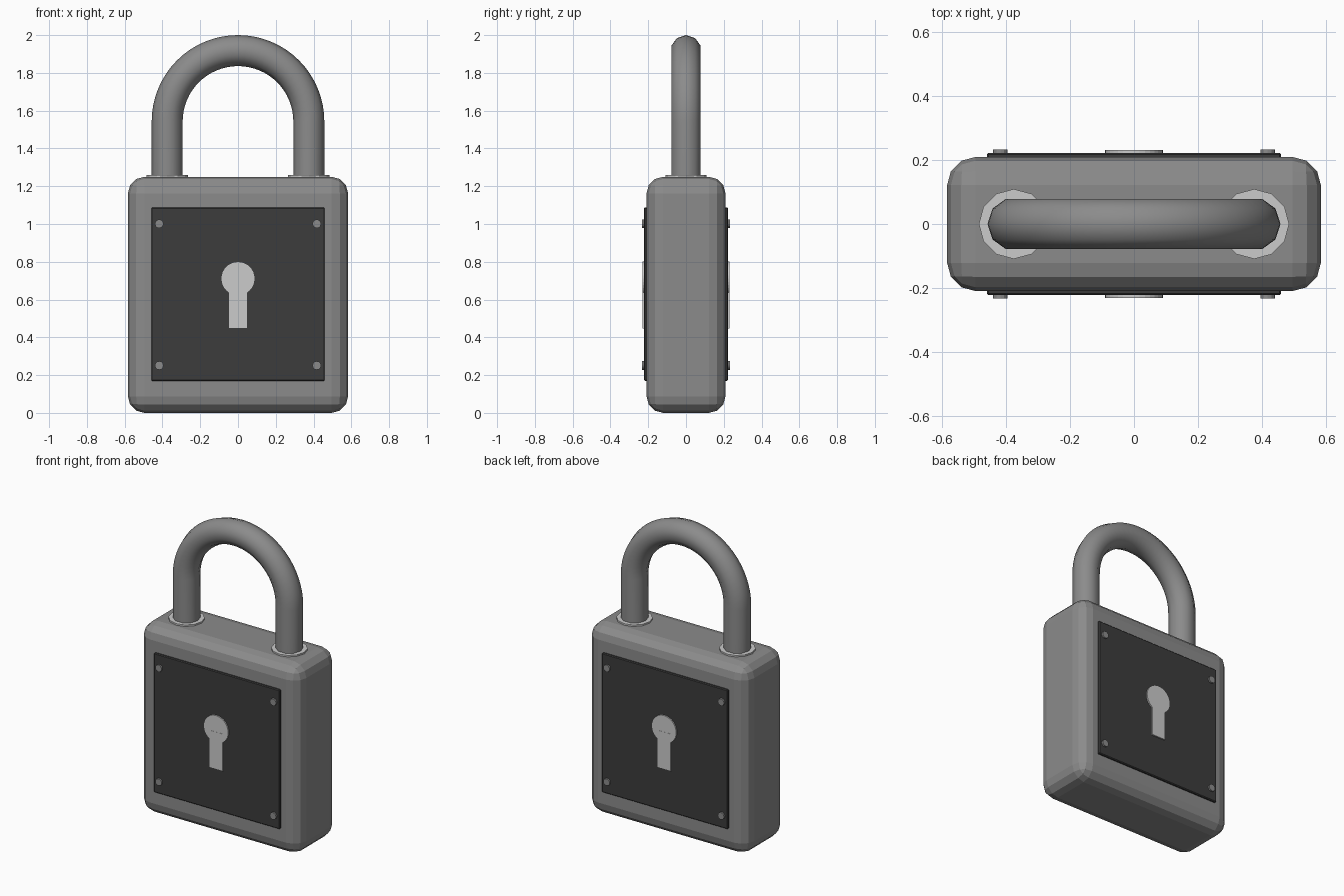
import bpy, math
from mathutils import Vector

if "Cube" in bpy.data.objects:
    bpy.data.objects.remove(bpy.data.objects["Cube"])


def material(name, g):
    m = bpy.data.materials.new(name)
    m.diffuse_color = (g, g, g, 1)
    m.use_nodes = True
    m.node_tree.nodes["Principled BSDF"].inputs["Base Color"].default_value = m.diffuse_color
    return m


dark = material("dark_metal", 0.045)
mid = material("mid_metal", 0.26)
light = material("light_metal", 0.7)


def finish(name, mat=mid, bevel=0, segments=1):
    o = bpy.context.object
    o.name = name
    bpy.ops.object.transform_apply(location=False, rotation=True, scale=True)
    o.data.materials.append(mat)
    if bevel:
        b = o.modifiers.new("Bevel", 'BEVEL')
        b.width, b.segments = bevel, segments
    return o


def box(name, loc, size, **kw):
    bpy.ops.mesh.primitive_cube_add(size=1, location=loc)
    bpy.context.object.scale = size
    return finish(name, **kw)


def cylinder(name, loc, r, depth, sides, rot=(0, 0, 0), **kw):
    bpy.ops.mesh.primitive_cylinder_add(vertices=sides, radius=r, depth=depth,
                                        location=loc, rotation=rot)
    return finish(name, **kw)


# Rounded lock body
box("body", (0, 0, 0.625), (1.166, 0.418, 1.25), bevel=0.088, segments=3)

# Cover plates, keyholes and rivets on both faces
facing = (math.pi / 2, 0, 0)
for side, s in (("front", -1), ("back", 1)):
    box(f"{side}_plate", (0, s * 0.208, 0.629), (0.918, 0.028, 0.918),
        mat=dark, bevel=0.005)
    cylinder(f"{side}_keyhole_top", (0, s * 0.22, 0.711), 0.09, 0.021, 32,
             facing, mat=light)
    box(f"{side}_keyhole_slot", (0, s * 0.221, 0.57), (0.1, 0.021, 0.246),
        mat=light)
    for x in (-0.417, 0.417):
        for z in (0.251, 1.001):
            cylinder(f"{side}_rivet", (x, s * 0.22, z), 0.023, 0.026, 12, facing)

# Collars where the shackle enters the body
R, r = 0.375, 0.082
for x in (-R, R):
    cylinder("shackle_collar", (x, 0, 1.243), 0.109, 0.034, 12, mat=light)

# Shackle: ten-sided tube swept along an arch
arc_z, steps, sides = 1.543, 32, 10
path = [(Vector((R, 0, 1.2)), Vector((1, 0, 0)))]
for i in range(steps + 1):
    a = math.pi * i / steps
    out = Vector((math.cos(a), 0, math.sin(a)))
    path.append((Vector((0, 0, arc_z)) + out * R, out))
path.append((Vector((-R, 0, 1.2)), Vector((-1, 0, 0))))

verts, faces = [], []
for p, out in path:
    for k in range(sides):
        t = 2 * math.pi * k / sides
        verts.append(p + out * r * math.cos(t) + Vector((0, r * math.sin(t), 0)))
for i in range(len(path) - 1):
    for k in range(sides):
        a, b = i * sides + k, i * sides + (k + 1) % sides
        faces.append((a, b, b + sides, a + sides))
faces.append(tuple(reversed(range(sides))))
faces.append(tuple(range(len(verts) - sides, len(verts))))
mesh = bpy.data.meshes.new("shackle")
mesh.from_pydata(verts, [], faces)
mesh.materials.append(mid)
shackle = bpy.data.objects.new("shackle", mesh)
bpy.context.collection.objects.link(shackle)
bpy.ops.object.select_all(action='DESELECT')
bpy.context.view_layer.objects.active = shackle
shackle.select_set(True)
bpy.ops.object.mode_set(mode='EDIT')
bpy.ops.mesh.select_all(action='SELECT')
bpy.ops.mesh.normals_make_consistent(inside=False)
bpy.ops.object.mode_set(mode='OBJECT')
bpy.ops.object.shade_smooth_by_angle(angle=math.radians(50))
